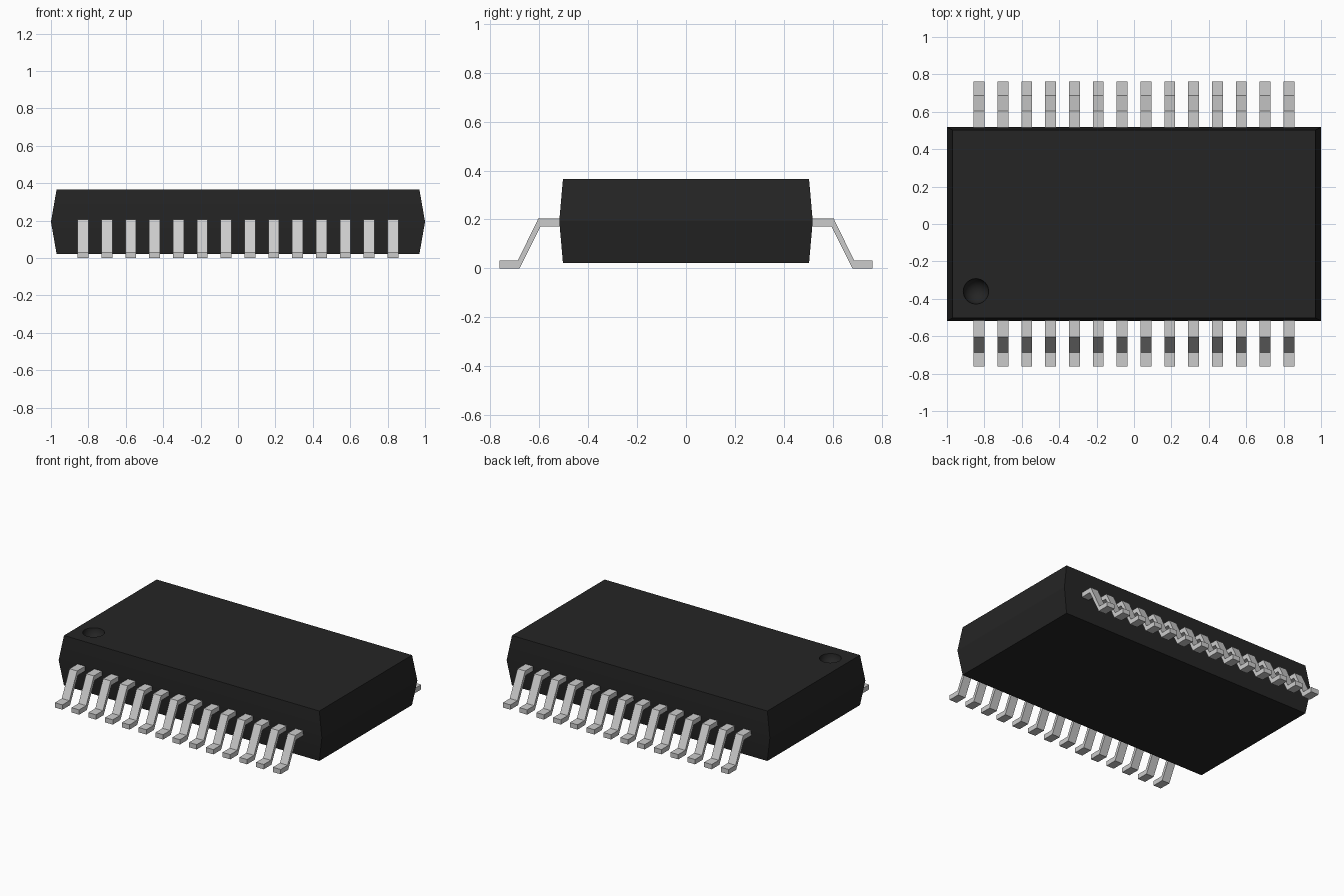
import bpy, bmesh, math

cube = bpy.data.objects.get("Cube")
if cube:
    bpy.data.objects.remove(cube, do_unlink=True)


def material(name, r, g, b):
    m = bpy.data.materials.new(name)
    m.use_nodes = True
    m.diffuse_color = (r, g, b, 1)
    m.node_tree.nodes["Principled BSDF"].inputs["Base Color"].default_value = (r, g, b, 1)
    return m


black = material("black plastic", 0.018, 0.018, 0.018)
silver = material("silver metal", 0.60, 0.60, 0.60)


def make_object(name, bm, mat):
    bmesh.ops.recalc_face_normals(bm, faces=bm.faces[:])
    mesh = bpy.data.meshes.new(name)
    bm.to_mesh(mesh)
    bm.free()
    mesh.materials.append(mat)
    obj = bpy.data.objects.new(name, mesh)
    bpy.context.collection.objects.link(obj)
    return obj


# Package body: three stacked rectangles, widest at the middle
Z_BOTTOM, Z_TOP = 0.022, 0.365
Z_MID = (Z_BOTTOM + Z_TOP) / 2
bm = bmesh.new()
rings = []
for z, hx, hy in ((Z_BOTTOM, 0.97, 0.503), (Z_MID, 1.0, 0.518), (Z_TOP, 0.97, 0.503)):
    corners = ((-hx, -hy), (hx, -hy), (hx, hy), (-hx, hy))
    rings.append([bm.verts.new((x, y, z)) for x, y in corners])
for low, high in zip(rings, rings[1:]):
    for i in range(4):
        j = (i + 1) % 4
        bm.faces.new((low[i], low[j], high[j], high[i]))
bm.faces.new(rings[0])
bm.faces.new(rings[-1])
body = make_object("package_body", bm, black)

# Round dimple marking the first pin
bm = bmesh.new()
bmesh.ops.create_uvsphere(bm, u_segments=32, v_segments=16, radius=0.068)
bmesh.ops.translate(bm, verts=bm.verts[:], vec=(-0.845, -0.36, Z_TOP))
cutter = make_object("dimple_cutter", bm, black)
cutter.hide_render = True
cut = body.modifiers.new("dimple", "BOOLEAN")
cut.operation = "DIFFERENCE"
cut.solver = "EXACT"
cut.object = cutter
bpy.ops.object.select_all(action="DESELECT")
bpy.context.view_layer.objects.active = body
body.select_set(True)
bpy.ops.object.modifier_apply(modifier=cut.name)
bpy.data.objects.remove(cutter, do_unlink=True)
bpy.ops.object.shade_smooth_by_angle(angle=math.radians(15))

# Gull-wing pins: a side profile (distance from centre, height) given a width
PROFILE = ((0.50, 0.205), (0.603, 0.205), (0.687, 0.033), (0.763, 0.033),
           (0.763, 0.0), (0.680, 0.0), (0.594, 0.172), (0.50, 0.172))
PIN_COUNT, PITCH, PIN_WIDTH = 14, 0.1275, 0.058


def pin(name, x, side):
    bm = bmesh.new()
    face = bm.faces.new([bm.verts.new((x - PIN_WIDTH / 2, side * y, z)) for y, z in PROFILE])
    extruded = bmesh.ops.extrude_face_region(bm, geom=[face], use_keep_orig=True)["geom"]
    moved = [v for v in extruded if isinstance(v, bmesh.types.BMVert)]
    bmesh.ops.translate(bm, verts=moved, vec=(PIN_WIDTH, 0, 0))
    return make_object(name, bm, silver)


for label, side in (("front", -1), ("back", 1)):
    for i in range(PIN_COUNT):
        pin(f"{label}_pin_{i + 1}", (i - (PIN_COUNT - 1) / 2) * PITCH, side)
